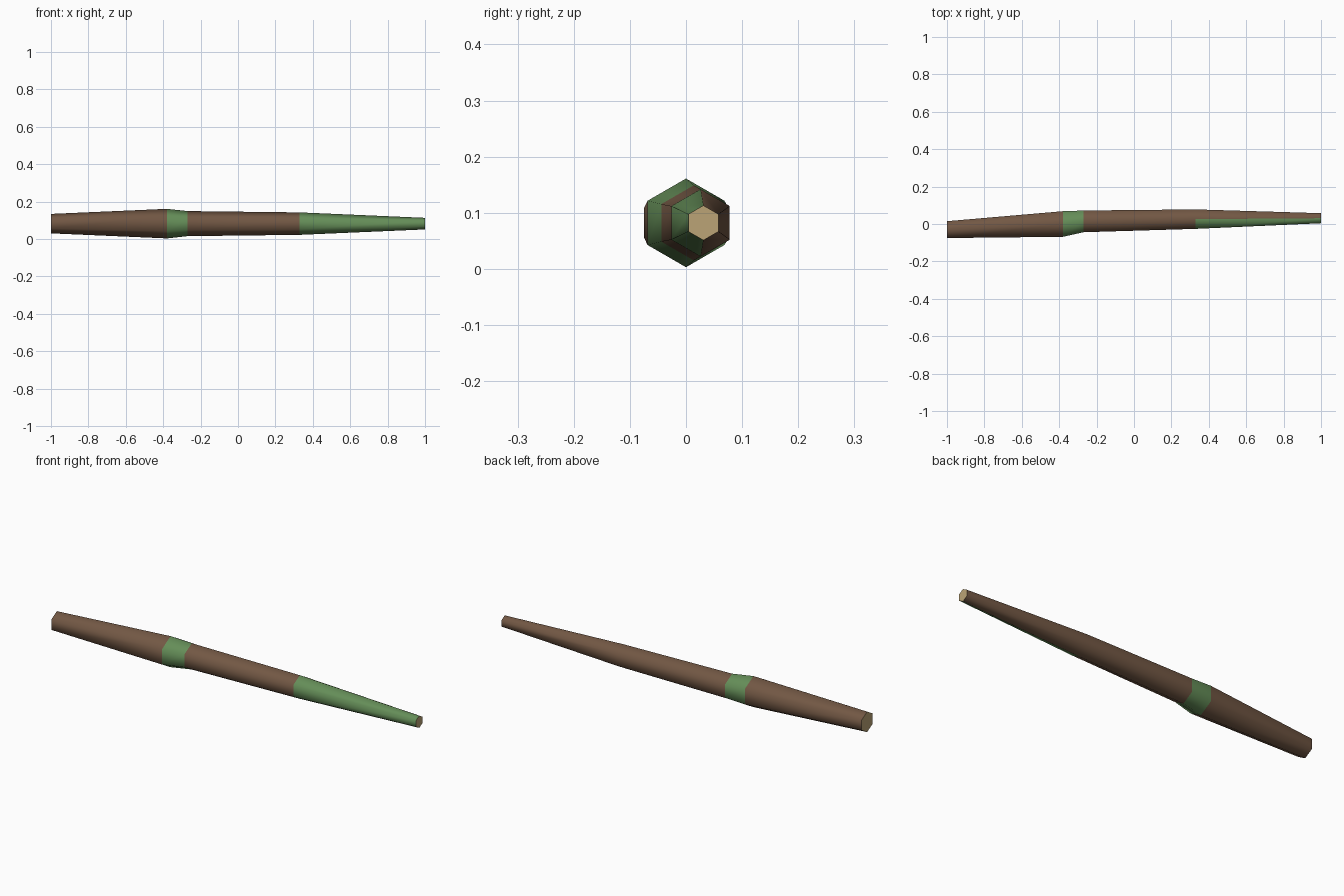
import bpy, bmesh
from math import sin, cos, pi, radians

cube = bpy.data.objects.get("Cube")
if cube:
    bpy.data.objects.remove(cube, do_unlink=True)


def material(name, rgb):
    m = bpy.data.materials.new(name)
    m.use_nodes = True
    m.diffuse_color = (*rgb, 1)
    m.node_tree.nodes["Principled BSDF"].inputs["Base Color"].default_value = (*rgb, 1)
    return m


BARK, MOSS, WOOD = range(3)
materials = [material("bark brown", (0.17, 0.097, 0.058)),
             material("moss green", (0.13, 0.27, 0.098)),
             material("cut wood tan", (0.50, 0.37, 0.18))]

# Hexagonal rings along the log: x, sideways bend y, radius
SIDES = 6
AXIS_Z = 0.082
rings = [(-1.0, -0.03, 0.052), (-0.38, 0.0, 0.079), (-0.27, 0.014, 0.067),
         (0.33, 0.026, 0.06), (1.0, 0.031, 0.031)]

bm = bmesh.new()
loops = []
for x, y, r in rings:
    loops.append([bm.verts.new((x, y + r * sin(2 * pi * i / SIDES),
                                AXIS_Z + r * cos(2 * pi * i / SIDES)))
                  for i in range(SIDES)])

# Bark skin, with a moss band all round and moss on the front of the thin end
for s, (a, b) in enumerate(zip(loops, loops[1:])):
    for i in range(SIDES):
        j = (i + 1) % SIDES
        face = bm.faces.new((a[i], a[j], b[j], b[i]))
        on_front = i >= SIDES // 2
        face.material_index = MOSS if s == 1 or (s == 3 and on_front) else BARK

# Sawn ends
for loop in (loops[0], loops[-1]):
    bm.faces.new(loop).material_index = WOOD

bmesh.ops.recalc_face_normals(bm, faces=bm.faces)
mesh = bpy.data.meshes.new("log")
bm.to_mesh(mesh)
bm.free()
for m in materials:
    mesh.materials.append(m)

log = bpy.data.objects.new("log", mesh)
bpy.context.collection.objects.link(log)
bpy.ops.object.select_all(action='DESELECT')
log.select_set(True)
bpy.context.view_layer.objects.active = log
bpy.ops.object.shade_smooth_by_angle(angle=radians(70))
